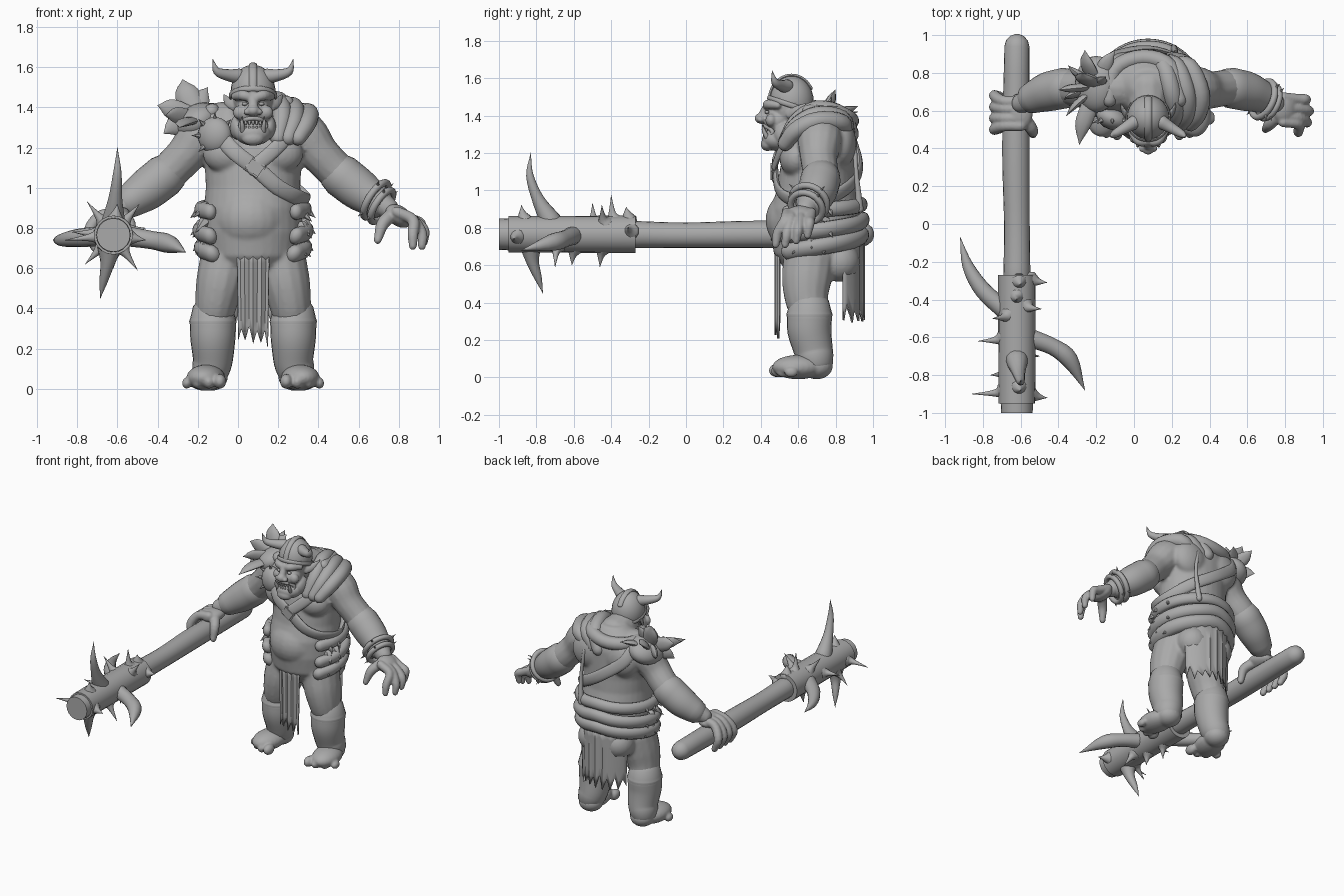
import bpy, bmesh, math, random
from mathutils import Vector, Matrix, Euler

random.seed(4)
if bpy.data.objects.get("Cube"):
    bpy.data.objects.remove(bpy.data.objects["Cube"])

GREY = bpy.data.materials.new("clay grey")
GREY.use_nodes = True
GREY.diffuse_color = (0.4, 0.4, 0.4, 1)
GREY.node_tree.nodes["Principled BSDF"].inputs["Base Color"].default_value = GREY.diffuse_color
CX = 0.075  # body centre line


def tube(bm, pts, sides=14, flat=1.0, center=None, steps=4):
    """Loft rings (x, y, z, radius) along a smooth path, with rounded ends."""
    v = [Vector(p) for p in pts]
    v = [v[0] * 2 - v[1]] + v + [v[-1] * 2 - v[-2]]
    path = []
    for i in range(1, len(v) - 2):
        a, b, c, d = v[i - 1:i + 3]
        for k in range(steps):
            t = k / steps
            path.append(0.5 * (2 * b + (c - a) * t + (2 * a - 5 * b + 4 * c - d) * t * t
                               + (3 * b - a - 3 * c + d) * t ** 3))
    path.append(v[-2])
    pos = [p.xyz for p in path]
    tan = [(pos[min(i + 1, len(pos) - 1)] - pos[max(i - 1, 0)]).normalized() for i in range(len(pos))]
    rings = [(p, t, max(q[3], 0.001)) for p, t, q in zip(pos, tan, path)]

    def cap(ring, sign):
        p, t, r = ring
        return [(p + t * sign * r * flat * math.sin(a), t, r * math.cos(a)) for a in (0.5, 1.0, 1.4)]
    rings = cap(rings[0], -1)[::-1] + rings + cap(rings[-1], 1)
    ref = Vector((0, 1, 0)) if abs(tan[0].y) < 0.8 else Vector((0, 0, 1))
    loops = []
    for p, t, r in rings:
        n = (p - Vector(center)) if center else ref
        n = (n - t * n.dot(t)).normalized()
        ref, s = (ref if center else n), t.cross(n)
        angles = [2 * math.pi * k / sides for k in range(sides)]
        loops.append([bm.verts.new(p + s * r * math.cos(a) + n * r * flat * math.sin(a)) for a in angles])
    for a, b in zip(loops, loops[1:]):
        for k in range(sides):
            j = (k + 1) % sides
            bm.faces.new((a[k], a[j], b[j], b[k]))
    bm.faces.new(loops[0][::-1])
    bm.faces.new(loops[-1])


def ball(bm, loc, scale, rot=(0, 0, 0)):
    m = Matrix.Translation(loc) @ Euler(rot).to_matrix().to_4x4() @ Matrix.Diagonal((*scale, 1))
    return bmesh.ops.create_uvsphere(bm, u_segments=24, v_segments=16, radius=1, matrix=m)


def finish(bm, name, voxel=0, thick=0, angle=50):
    bmesh.ops.recalc_face_normals(bm, faces=bm.faces)
    me = bpy.data.meshes.new(name)
    bm.to_mesh(me)
    bm.free()
    ob = bpy.data.objects.new(name, me)
    bpy.context.collection.objects.link(ob)
    me.materials.append(GREY)
    bpy.ops.object.select_all(action="DESELECT")
    ob.select_set(True)
    bpy.context.view_layer.objects.active = ob
    bpy.ops.object.shade_smooth_by_angle(angle=math.radians(angle))
    if voxel:
        r = ob.modifiers.new("fuse", "REMESH")
        r.mode, r.voxel_size, r.use_smooth_shade = "VOXEL", voxel, True
        s = ob.modifiers.new("soften", "SMOOTH")
        s.factor, s.iterations = 0.5, 4
    if thick:
        ob.modifiers.new("thickness", "SOLIDIFY").thickness = thick
    return ob


def tubes(name, paths, **kw):
    bm = bmesh.new()
    for p in paths:
        tube(bm, p, **kw)
    return finish(bm, name)


# Torso profile: height, depth centre, half width, half depth
TORSO = [(.56, .66, .15, .12), (.66, .68, .23, .21), (.78, .69, .25, .24), (.9, .69, .245, .24),
         (1.0, .695, .235, .21), (1.1, .70, .24, .2), (1.2, .71, .265, .19), (1.3, .73, .27, .17),
         (1.38, .74, .21, .14), (1.45, .74, .09, .08)]


def around(deg, z, off=0.0):
    """Point on the torso at an angle (0 = front, 90 = its left) and height."""
    for a, b in zip(TORSO, TORSO[1:]):
        if z <= b[0]:
            break
    t = (z - a[0]) / (b[0] - a[0])
    y, rx, ry = [a[i] + (b[i] - a[i]) * t for i in (1, 2, 3)]
    d = math.radians(deg)
    return (CX + (rx + off) * math.sin(d), y - (ry + off) * math.cos(d), z)


# Body skin: torso, belly, chest, legs and arms fused together
bm = bmesh.new()
rings = []
for z, y, rx, ry in TORSO:
    angles = [2 * math.pi * k / 32 for k in range(32)]
    rings.append([bm.verts.new((CX + rx * math.sin(a), y - ry * math.cos(a), z)) for a in angles])
for a, b in zip(rings, rings[1:]):
    for k in range(32):
        bm.faces.new((a[k], a[(k + 1) % 32], b[(k + 1) % 32], b[k]))
bm.faces.new(rings[0][::-1])
bm.faces.new(rings[-1])
ball(bm, (.065, .63, .84), (.2, .205, .185))
tube(bm, [(CX, .72, 1.36, .12), (CX, .6, 1.4, .1)])
for s in (-1, 1):
    ball(bm, (CX + s * .125, .59, 1.17), (.125, .09, .1))
    ball(bm, (CX + s * .13, .83, 1.25), (.13, .08, .13))
    ball(bm, (CX + s * .1, .82, .62), (.11, .11, .11))
    tube(bm, [(CX + s * .14, .66, .64, .125), (CX + s * .165, .645, .52, .12),
              (CX + s * .185, .645, .42, .105), (CX + s * .2, .67, .3, .09),
              (CX + s * .205, .69, .1, .08)], flat=1.12)
    tube(bm, [(CX + s * .16, .72, 1.31, .12), (CX + s * .255, .715, 1.26, .12),
              (CX + s * .33, .71, 1.17, .1), (CX + s * .43, .72, 1.07, .095),
              (CX + s * .56, .69, .97, .085), (CX + s * .67, .64, .9, .055)])
finish(bm, "body_skin", voxel=0.011)

# Feet with toes, and boots
for s, side in ((-1, "right"), (1, "left")):
    bm = bmesh.new()
    ball(bm, (CX + s * .235, .6, .055), (.095, .14, .065), (0, 0, s * .15))
    ball(bm, (CX + s * .21, .7, .06), (.085, .085, .07))
    for k in range(4):
        x = CX + s * (.165 + k * .055)
        r = .037 - k * .003
        ball(bm, (x, .49 + .008 * k * k, r), (r * .85, r * 1.3, r))
    finish(bm, side + "_foot", voxel=0.008)
    x = CX + s * .2
    tubes(side + "_boot", [[(x, .66, .33, .115), (x, .66, .25, .112), (x, .68, .15, .1), (x + s * .01, .69, .1, .095)],
                           [(x, .66, .355, .112), (x, .66, .335, .118)]], flat=1.05, sides=24)
    # Forearm wraps
    tubes(side + "_bracer", [[(CX + s * .44, .72, 1.06, .108), (CX + s * .53, .7, .99, .104),
                              (CX + s * .61, .67, .935, .085)]], flat=1.0, sides=24)

# Left open hand, and bangles with barbs
bm = bmesh.new()
ball(bm, (.8, .61, .86), (.075, .085, .05), (0, .6, 0))
for y, tx, ty, tz in ((.67, .91, .65, .76), (.62, .925, .59, .73), (.57, .915, .53, .71), (.54, .87, .48, .71)):
    tube(bm, [(.79, y, .88, .028), (.87, y - .01, .84, .029), (tx, ty + .01, tz + .06, .027), (tx, ty, tz, .02)])
tube(bm, [(.77, .58, .87, .035), (.72, .53, .82, .032), (.695, .5, .74, .02)])
finish(bm, "left_hand", voxel=0.007)
bm = bmesh.new()
for x, y, z, r in ((.685, .66, .94, .1), (.715, .645, .91, .09)):
    axis = Vector((.14, -.06, -.09)).normalized()
    u = axis.orthogonal().normalized()
    w = axis.cross(u)
    c = Vector((x, y, z))
    loop = [c + (u * math.cos(a) + w * math.sin(a)) * r for a in [math.pi * k / 8 for k in range(17)]]
    tube(bm, [(*p, .018) for p in loop], sides=10, steps=2)
    for p in loop[:16:4]:
        tube(bm, [(*p, .012), (*(p + (p - c) * .45), 0)], sides=6)
finish(bm, "left_bangles")

# Right hand gripping the club
bm = bmesh.new()
ball(bm, (-.61, .59, .86), (.075, .1, .045), (0, -.2, 0))
for y, end in ((.65, .68), (.61, .62), (.56, .56), (.52, .5)):
    tube(bm, [(-.6, y, .875, .03), (-.69, y, .855, .03), (-.74, end, .78, .029), (-.71, end, .7, .022)])
tube(bm, [(-.58, .56, .86, .035), (-.54, .5, .82, .032), (-.535, .475, .74, .022)])
finish(bm, "right_hand", voxel=0.007)

# Club: shaft, heavy head and spikes
tubes("club_shaft", [[(-.62, .94, .765, .066), (-.625, .4, .765, .073), (-.62, 0, .76, .068),
                      (-.62, -.3, .765, .072)]], sides=20)
bm = bmesh.new()
for y, r, d in ((-.61, .1, .68), (-.97, .086, .06)):
    bmesh.ops.create_cone(bm, cap_ends=True, segments=20, radius1=r, radius2=r * .97, depth=d,
                          matrix=Matrix.Translation((-.62, y, .765)) @ Matrix.Rotation(math.pi / 2, 4, "X"))
finish(bm, "club_head")
tubes("club_great_spikes", [
    [(-.62, -.72, .83, .06), (-.61, -.79, .95, .034), (-.6, -.835, 1.08, .02), (-.6, -.83, 1.2, 0)],
    [(-.64, -.83, .7, .06), (-.65, -.82, .62, .035), (-.67, -.79, .53, .02), (-.685, -.765, .45, 0)],
    [(-.68, -.46, .76, .05), (-.8, -.35, .75, .045), (-.88, -.22, .74, .03), (-.92, -.07, .74, 0)],
    [(-.56, -.6, .76, .05), (-.43, -.65, .74, .045), (-.34, -.72, .72, .045), (-.26, -.88, .68, 0)]])
SMALL = [(-.46, -.31, .8), (-.825, -.62, .78), (-.86, -.9, .74), (-.46, -.92, .74), (-.62, -.4, .975),
         (-.6, -.32, .91), (-.64, -.46, .59), (-.62, -.61, .6), (-.5, -.7, .59), (-.75, -.5, .93),
         (-.49, -.45, .92), (-.6, -.88, .92), (-.76, -.8, .62)]
paths = []
for x, y, z in SMALL:
    d = Vector((x + .62, 0, z - .765)).normalized() * .08
    mid = Vector((-.62 + d.x * 1.45, y + .005, .765 + d.z * 1.45))
    paths.append([(-.62 + d.x, y + .015, .765 + d.z, .045), (*mid, .02), (x, y, z, 0)])
tubes("club_small_spikes", paths, sides=10)

# Head with brow, nose, cheeks and jaw
bm = bmesh.new()
ball(bm, (CX, .56, 1.45), (.1, .115, .14))
ball(bm, (CX, .49, 1.37), (.09, .075, .07))
ball(bm, (CX, .49, 1.27), (.092, .085, .06))
ball(bm, (CX, .435, 1.245), (.055, .035, .035))
ball(bm, (CX, .405, 1.385), (.034, .038, .03))
tube(bm, [(CX, .44, 1.46, .022), (CX, .41, 1.4, .026)])
for s in (-1, 1):
    tube(bm, [(CX, .435, 1.445, .022), (CX + s * .05, .44, 1.46, .026), (CX + s * .09, .49, 1.455, .02)])
    ball(bm, (CX + s * .065, .455, 1.375), (.035, .03, .035))
    ball(bm, (CX + s * .08, .53, 1.3), (.035, .06, .06))
    ball(bm, (CX + s * .03, .4, 1.378), (.018, .02, .016))
    tube(bm, [(CX + s * .09, .55, 1.41, .03), (CX + s * .125, .59, 1.43, .025), (CX + s * .15, .65, 1.47, .003)], flat=.5)
finish(bm, "head", voxel=0.006)
bm = bmesh.new()
for s in (-1, 1):
    ball(bm, (CX + s * .042, .433, 1.418), (.014, .012, .01))
finish(bm, "eyes")
# Mouth: lips, teeth and lower tusks
lip = [(CX + .062 * math.sin(a), .418 + .045 * math.sin(a) ** 2, 1.31 + .036 * math.cos(a), .012)
       for a in [math.pi * k / 6 for k in range(13)]]
tubes("lips", [lip], sides=10)
teeth = [[(CX + x, .422 + x * x * 8, z, .009), (CX + x, .418 + x * x * 8, z + d, .006)]
         for z, d in ((1.338, -.02), (1.282, .02)) for x in (-.036, -.018, 0, .018, .036)]
tusks = [[(CX + s * .05, .435, 1.28, .014), (CX + s * .055, .415, 1.32, .01), (CX + s * .055, .41, 1.355, 0)] for s in (-1, 1)]
tubes("teeth_and_tusks", teeth + tusks, sides=8)

# Helmet, rim bands and horns
bm = bmesh.new()
ball(bm, (CX, .565, 1.475), (.112, .118, .137))
bmesh.ops.bisect_plane(bm, geom=bm.verts[:] + bm.edges[:] + bm.faces[:], plane_co=(CX, .565, 1.45),
                       plane_no=(0, .35, 1), clear_inner=True)
finish(bm, "helmet", thick=0.012)
rim = [(CX + .113 * math.sin(a), .56 - .119 * math.cos(a), 1.455 + .04 * math.cos(a), .014)
       for a in [math.pi * k / 8 for k in range(17)]]
crest = [(CX, .565 - .12 * math.cos(a), 1.475 + .139 * math.sin(a), .02) for a in [.15 + .35 * k for k in range(8)]]
tubes("helmet_bands", [rim, crest], sides=10, flat=.5, center=(CX, .565, 1.475))
tubes("helmet_horns", [[(CX + s * .07, .54, 1.555, .038), (CX + s * .12, .51, 1.56, .03),
                        (CX + s * .18, .475, 1.58, .02), (CX + s * .2, .46, 1.64, 0)] for s in (-1, 1)])

# Waist rolls, straps and buckle
core = (CX, .69, .9)
for name, front, back, r in (("low", .67, .755, .05), ("middle", .76, .84, .045), ("upper", .88, .925, .04)):
    arc = [around(a, back + (front - back) * abs(a - 180) / 125, .015) for a in range(55, 306, 25)]
    tubes(name + "_waist_roll", [[(*p, r) for p in arc]], center=core, flat=.8)
cross = [(-38, 1.28, .03), (-18, 1.18, .045), (5, 1.09, .02), (30, 1.0, .02), (60, .95, .02), (95, .94, .02),
         (140, 1.02, .02), (180, 1.12, .03), (215, 1.25, .04), (235, 1.34, .04)]
tubes("cross_strap", [[(*around(*p), .04) for p in cross]], center=(CX, .7, 1.1), flat=.4)
tubes("shoulder_strap", [[(*around(*p), .036) for p in ((48, 1.33, .03), (30, 1.24, .045), (10, 1.14, .035), (-4, 1.09, .03))]],
      center=(CX, .7, 1.1), flat=.4)
bm = bmesh.new()
bmesh.ops.create_cube(bm, size=1, matrix=Matrix.Translation(around(2, 1.1, .03)) @ Matrix.Rotation(.6, 4, "Y")
                      @ Matrix.Diagonal((.09, .035, .075, 1)))
bmesh.ops.bevel(bm, geom=bm.edges[:], offset=.008, segments=2, affect="EDGES")
finish(bm, "strap_buckle")
tubes("back_cord", [[(.2, .9, 1.27, .013), (.22, .91, 1.1, .012), (.21, .93, .9, .02)]])

# Left shoulder rolls
tubes("left_shoulder_rolls", [[(.1 + i * .05, .88 - i * .02, 1.3, .045), (.16 + i * .065, .83, 1.4 - i * .02, .05),
                               (.2 + i * .075, .7, 1.43 - i * .03, .05), (.22 + i * .06, .59, 1.36 - i * .02, .048),
                               (.2 + i * .05, .53, 1.25, .04)] for i in range(3)])
# Collar roll across the upper back
tubes("collar_roll", [[(.24, .66, 1.42, .04), (.19, .83, 1.4, .045), (.05, .88, 1.37, .045),
                       (-.1, .82, 1.37, .045), (-.13, .66, 1.38, .04)]])

# Right shoulder armour: pads, shards and studs
bm = bmesh.new()
ball(bm, (-.115, .56, 1.26), (.088, .06, .092), (0, 0, -.4))
ball(bm, (-.2, .74, 1.33), (.12, .15, .085), (0, -.5, 0))
finish(bm, "right_shoulder_pads")
root = Vector((-.19, .73, 1.34))
tips = [(-.275, .8, 1.54, .06), (-.4, .71, 1.41, .05), (-.37, .66, 1.27, .05), (-.15, .78, 1.5, .04), (-.26, .92, 1.45, .045),
        (-.29, .42, 1.3, .045), (-.35, .84, 1.34, .045), (-.36, .57, 1.36, .04), (-.1, .92, 1.42, .04)]
paths = []
for x, y, z, r in tips:
    mid = root.lerp(Vector((x, y, z)), .6)
    paths.append([(*root, r * .8), (mid.x - .015, mid.y, mid.z + .01, r), (x, y, z, 0)])
tubes("right_shoulder_shards", paths, flat=.45, sides=10)
studs = []
for k in range(8):
    a = math.pi * k / 4
    p = Vector((-.115 + .08 * math.cos(a), .55, 1.26 + .08 * math.sin(a)))
    studs.append([(*p, .014), (p.x + .035 * math.cos(a), .53, p.z + .035 * math.sin(a), 0)])
tubes("pad_studs", studs, sides=6)

# Fur tufts on the hips
tufts = []
for a in (70, 85, 105, 255, 275, 290):
    for z in (.72, .81, .9):
        h = z + random.uniform(-.02, .02)
        p, q = around(a, h, .01), around(a + random.uniform(-5, 5), h - .05, .065)
        tufts.append([(*p, .03), (*q, 0)])
tubes("hip_tufts", tufts, sides=6)


# Ragged hanging cloths
def cloth(name, a0, a1, cy, ry, top, low, cols):
    bm = bmesh.new()
    grid = []
    for i in range(cols):
        a = math.radians(a0 + (a1 - a0) * i / (cols - 1))
        end = low + (.07 if i % 2 else 0) + random.uniform(0, .05)
        fold = .006 * (-1) ** i
        grid.append([bm.verts.new((CX + .24 * math.sin(a) * (1 - .015 * j), cy - (ry + fold) * math.cos(a),
                                   top + (end - top) * j / 6)) for j in range(7)])
    for a, b in zip(grid, grid[1:]):
        for j in range(6):
            bm.faces.new((a[j], b[j], b[j + 1], a[j + 1]))
    finish(bm, name, thick=.012)


cloth("front_loincloth", -20, 20, .73, .24, .7, .2, 9)
cloth("rear_cloth", 125, 235, .7, .25, .74, .29, 17)
